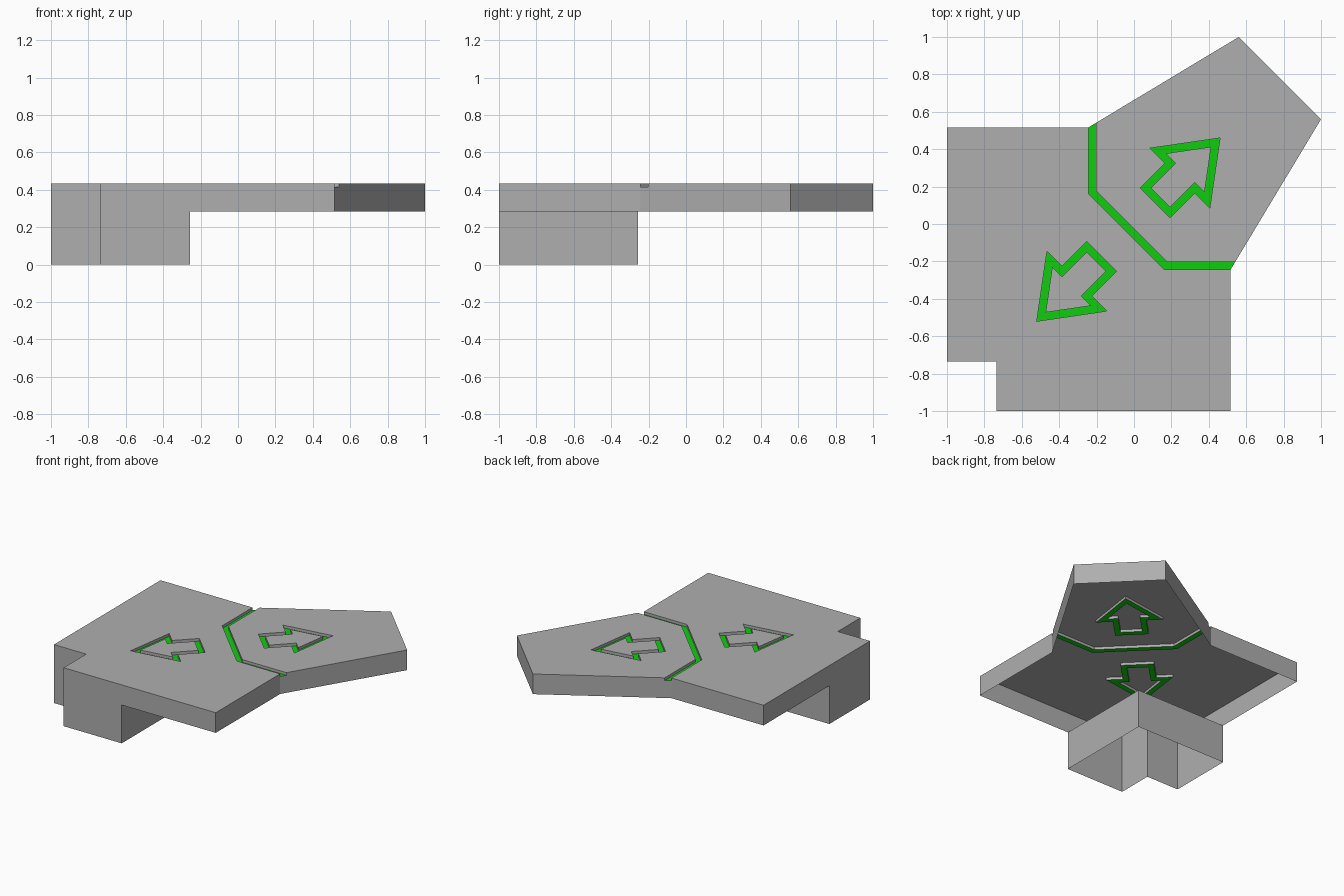
import bpy
import bmesh
from mathutils import Vector

TOP, FLOOR, SKIRT, GROUND = 0.435, 0.415, 0.285, 0.0
LINE = 0.04  # width of the painted grooves

if "Cube" in bpy.data.objects:
    bpy.data.objects.remove(bpy.data.objects["Cube"], do_unlink=True)


def make_material(name, colour):
    mat = bpy.data.materials.new(name)
    mat.diffuse_color = colour
    mat.use_nodes = True
    mat.node_tree.nodes["Principled BSDF"].inputs["Base Color"].default_value = colour
    return mat


grey = make_material("grey", (0.43, 0.43, 0.43, 1))
green = make_material("green", (0.005, 0.61, 0.005, 1))


def swap(points):
    """Mirror a point list across the diagonal, reversing its order."""
    return [(y, x) for x, y in reversed(points)]


def inset(points, d):
    """Move every side of a counterclockwise outline inwards by d."""
    result = []
    for i, p in enumerate(points):
        p = Vector(p)
        a = (p - Vector(points[i - 1])).normalized()
        b = (Vector(points[(i + 1) % len(points)]) - p).normalized()
        na, nb = Vector((-a.y, a.x)), Vector((-b.y, b.x))
        result.append(tuple(p + (na + nb) * d / (1 + na.dot(nb))))
    return result


def sheet(bm, loops, z):
    """Fill an outline, less any holes, with upward faces at height z."""
    edges = []
    for loop in loops:
        verts = [bm.verts.new((x, y, z)) for x, y in loop]
        edges += [bm.edges.new((verts[i - 1], verts[i])) for i in range(len(verts))]
    filled = bmesh.ops.triangle_fill(bm, edges=edges, use_beauty=True, normal=(0, 0, 1))
    for face in filled["geom"]:
        if isinstance(face, bmesh.types.BMFace):
            face.normal_update()
            if face.normal.z < 0:
                face.normal_flip()


def wall(bm, path, low, high, closed=False):
    """Raise a thin wall on a path; it faces to the right of the path."""
    ends = path[1:] + path[:1] if closed else path[1:]
    for p, q in zip(path, ends):
        corners = [(*p, low), (*q, low), (*q, high), (*p, high)]
        bm.faces.new([bm.verts.new(c) for c in corners])


def finish(bm, name, mat):
    bmesh.ops.remove_doubles(bm, verts=bm.verts, dist=0.0001)
    mesh = bpy.data.meshes.new(name)
    bm.to_mesh(mesh)
    bm.free()
    mesh.materials.append(mat)
    bpy.context.collection.objects.link(bpy.data.objects.new(name, mesh))


# Arrow outlines, counterclockwise; the second is the first turned half round
half = [(0.085, 0.405), (0.165, 0.325), (0.033, 0.193)]
back_arrow = [(0.46, 0.46)] + half + swap(half)
front_arrow = [(-0.06 - x, -0.06 - y) for x, y in back_arrow]

# Both edges of the dividing groove, from the back to the right
near_edge = [(-0.243, 0.517), (-0.243, 0.161)]
near_edge += swap(near_edge)
far_edge = [(-0.203, 0.541), (-0.203, 0.178)]
far_edge += swap(far_edge)

# Outer borders of the two decks
leg_half = [(-1, -0.257), (-1, -0.735)]
leg_outer = leg_half + [(-0.735, -0.735)] + swap(leg_half)
main_border = [near_edge[0], (-1, 0.517)] + leg_outer + [(0.517, -1), near_edge[-1]]
wing_border = [far_edge[-1], (1, 0.56), (0.56, 1), far_edge[0]]

# Decks with sunken arrows, open underneath
for name, border, edge, arrow in (
    ("main_deck", main_border, near_edge[::-1], front_arrow),
    ("wing_deck", wing_border, far_edge, back_arrow),
):
    island = inset(arrow, LINE)
    bm = bmesh.new()
    sheet(bm, [border + edge[1:-1], arrow], TOP)
    sheet(bm, [island], TOP)
    wall(bm, border, SKIRT, TOP)
    wall(bm, edge, FLOOR, TOP)
    wall(bm, arrow[::-1], FLOOR, TOP, closed=True)
    wall(bm, island, FLOOR, TOP, closed=True)
    finish(bm, name, grey)

    # Green floor of the arrow groove
    bm = bmesh.new()
    sheet(bm, [arrow, island], FLOOR)
    finish(bm, name + "_arrow", green)

# Green floor of the dividing groove
bm = bmesh.new()
sheet(bm, [near_edge + far_edge[::-1]], FLOOR)
finish(bm, "divider_line", green)

# Skirt below the two ends of the dividing groove
bm = bmesh.new()
wall(bm, [far_edge[0], near_edge[0]], SKIRT, FLOOR)
wall(bm, [near_edge[-1], far_edge[-1]], SKIRT, FLOOR)
finish(bm, "divider_ends", grey)

# Hollow corner leg
bm = bmesh.new()
wall(bm, leg_outer + [(-0.257, -0.257)], GROUND, SKIRT, closed=True)
finish(bm, "corner_leg", grey)
